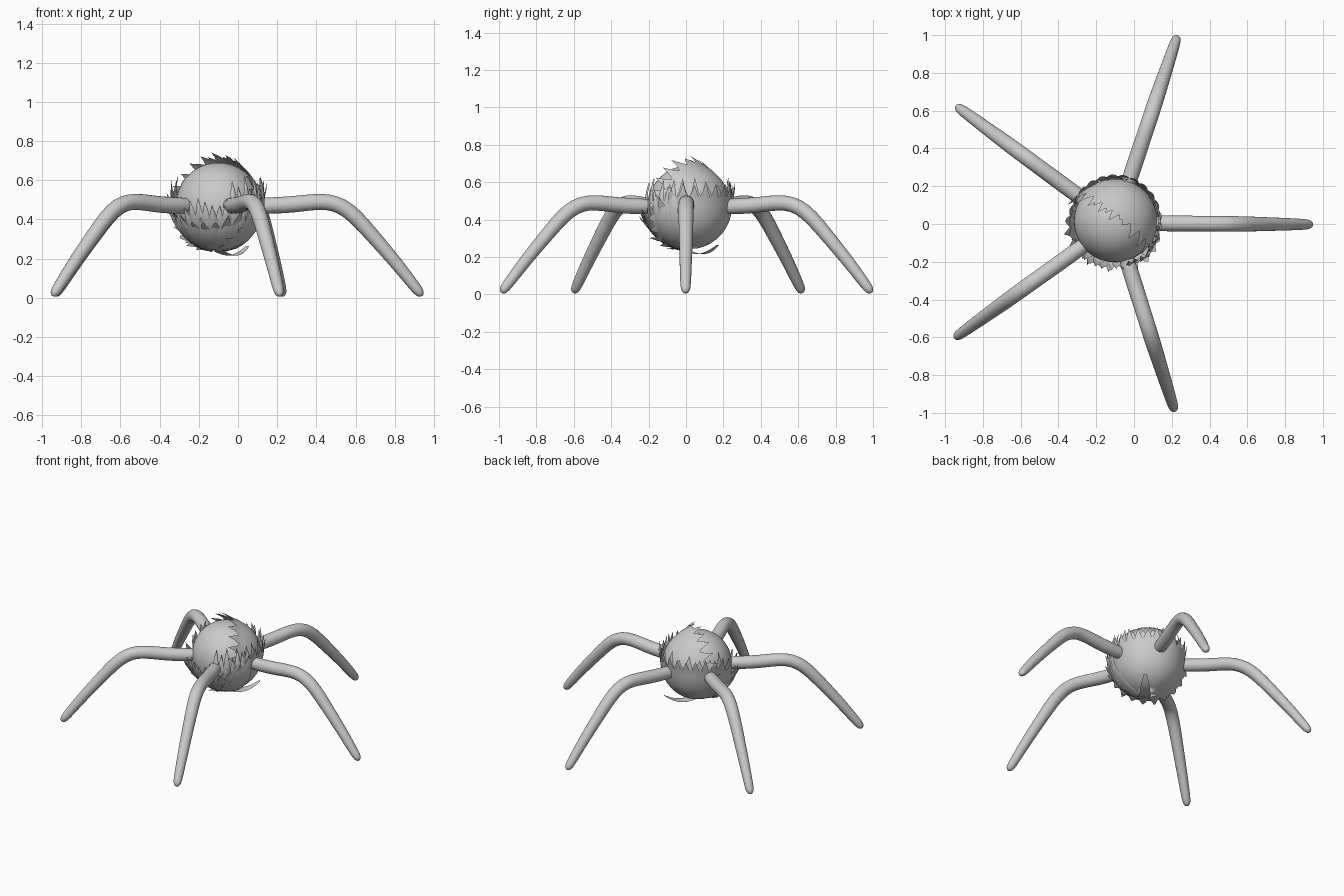
import bpy, bmesh, math, random
from mathutils import Vector

random.seed(4)
CENTRE = Vector((-0.10, 0.015, 0.472))
CORE_R = 0.218

if "Cube" in bpy.data.objects:
    bpy.data.objects.remove(bpy.data.objects["Cube"])

grey = bpy.data.materials.new("plain grey")
grey.use_nodes = True
grey.diffuse_color = (0.6, 0.6, 0.6, 1)
grey.node_tree.nodes["Principled BSDF"].inputs["Base Color"].default_value = (0.6, 0.6, 0.6, 1)


def add_mesh(name, bm):
    mesh = bpy.data.meshes.new(name)
    bm.to_mesh(mesh)
    bm.free()
    mesh.materials.append(grey)
    for p in mesh.polygons:
        p.use_smooth = True
    ob = bpy.data.objects.new(name, mesh)
    bpy.context.scene.collection.objects.link(ob)
    return ob


def grid_faces(bm, rows, closed=False):
    for a, b in zip(rows, rows[1:]):
        n = len(a)
        for i in range(n if closed else n - 1):
            j = (i + 1) % n
            bm.faces.new((a[i], a[j], b[j], b[i]))


def husk(name, axis, radius, limit, teeth, depth, flare):
    """Ball cap around an axis, with a jagged rim that lifts off the core."""
    turn = Vector((0, 0, -1)).rotation_difference(Vector(axis))
    bm = bmesh.new()
    n = teeth * 4
    rims = []
    for i in range(n):
        az = math.tau * i / n
        tip = (0, 0.55, 1, 0.4)[i % 4] * random.uniform(0.7, 1.15)
        rims.append((az, limit(az), tip))
    rows = []
    for k in range(1, 14):
        row = []
        for az, edge, tip in rims:
            if k < 11:
                polar, r = edge * k / 10, radius
                r += radius * flare * 0.25 * max(0, k - 8) / 2
            else:
                s = (k - 10) / 3
                polar = edge + depth * tip * s
                r = radius * (1 + flare * (0.25 + 0.75 * tip * s))
            d = Vector((math.sin(polar) * math.cos(az),
                        math.sin(polar) * math.sin(az), -math.cos(polar)))
            row.append(bm.verts.new(CENTRE + turn @ d * r))
        rows.append(row)
    grid_faces(bm, rows, closed=True)
    bm.faces.new(rows[0])
    return add_mesh(name, bm)


def leaf(bm, az, start, end, width, lift):
    """Pointed strip climbing the ball, bowed outwards at the tip."""
    rows = []
    for k in range(11):
        t = k / 10
        polar = start + (end - start) * t
        r = 0.234 + lift * t ** 3
        half = width * max(0.03, math.sin(math.pi * (0.08 + 0.92 * t)) ** 0.8 if t < 1 else 0)
        up = Vector((math.sin(polar) * math.cos(az),
                     math.sin(polar) * math.sin(az), -math.cos(polar)))
        side = Vector((-math.sin(az), math.cos(az), 0))
        rows.append([bm.verts.new(CENTRE + up * (r + (0.008 if s == 0 else 0)) + side * half * s)
                     for s in (-1, 0, 1)])
    grid_faces(bm, rows)


# Smooth round core
bm = bmesh.new()
bmesh.ops.create_uvsphere(bm, u_segments=48, v_segments=24, radius=CORE_R)
bmesh.ops.translate(bm, verts=bm.verts, vec=CENTRE)
add_mesh("core", bm)


# Lower husk dips towards the front; a second shell covers the back left
def lower_limit(az):
    front = max(0, math.cos(az - math.radians(255)))
    return math.radians(101 - 42 * front)


husk("lower_husk", (0, 0, -1), 0.231, lower_limit, 25, 0.27, 0.2)
husk("inner_lower_husk", (0, 0, -1), 0.227, lower_limit, 21, 0.38, 0.15)
husk("upper_husk", (0.62, 0.75, -0.25), 0.224, lambda az: math.radians(91), 22, 0.28, 0.2)
husk("inner_upper_husk", (0.62, 0.75, -0.25), 0.221, lambda az: math.radians(88), 19, 0.25, 0.14)

# Long leaves wrapping the front, taller towards the left
bm = bmesh.new()
for i in range(18):
    deg = 195 + 8.5 * i
    tall = 88 + random.uniform(-8, 12) + (25 if 285 < deg else 0)
    leaf(bm, math.radians(deg), math.radians(random.uniform(10, 22)),
         math.radians(tall), 0.03, random.uniform(0.006, 0.035))
add_mesh("front_leaves", bm)

# Loose strip peeling away underneath
bm = bmesh.new()
rows = []
for k in range(11):
    t = k / 10
    mid = Vector((-0.10 + 0.15 * t, -0.01 + 0.18 * t,
                  0.24 - 0.028 * math.sin(math.pi * t * 0.9) + 0.033 * t ** 3))
    side = Vector((-0.76, 0.64, 0)) * 0.035 * (1 - t ** 3 * 0.7)
    rows.append([bm.verts.new(mid - side), bm.verts.new(mid + side)])
grid_faces(bm, rows)
add_mesh("loose_strip", bm)

# One bent, tapering leg: distance from centre, height, thickness
path = [(0.14, 0.47, 0.04), (0.27, 0.47, 0.043), (0.38, 0.476, 0.043),
        (0.48, 0.489, 0.042), (0.56, 0.491, 0.042), (0.63, 0.47, 0.042),
        (0.70, 0.416, 0.041), (0.78, 0.325, 0.038), (0.90, 0.188, 0.034),
        (0.99, 0.073, 0.030), (1.021, 0.034, 0.027), (1.033, 0.019, 0.021),
        (1.039, 0.012, 0.012), (1.041, 0.009, 0.004)]
bm = bmesh.new()
rows = []
for i, (x, z, r) in enumerate(path):
    a, b = path[max(0, i - 1)], path[min(len(path) - 1, i + 1)]
    along = Vector((b[0] - a[0], 0, b[1] - a[1])).normalized()
    across = Vector((-along.z, 0, along.x))
    rows.append([bm.verts.new(Vector((x, 0, z)) + r * (
        across * math.cos(math.tau * j / 16) + Vector((0, 1, 0)) * math.sin(math.tau * j / 16)))
        for j in range(16)])
grid_faces(bm, rows, closed=True)
bm.faces.new(rows[0])
bm.faces.new(rows[-1])
bmesh.ops.recalc_face_normals(bm, faces=bm.faces)
first = add_mesh("leg_1", bm)
sub = first.modifiers.new("rounding", "SUBSURF")
sub.levels = sub.render_levels = 1

# Five legs evenly around the body
for i in range(5):
    leg = first if i == 0 else first.copy()
    if i:
        leg.name = f"leg_{i + 1}"
        bpy.context.scene.collection.objects.link(leg)
    leg.location = (CENTRE.x, 0.005, 0)
    leg.rotation_euler = (0, 0, math.radians(72 * i - 0.4))
